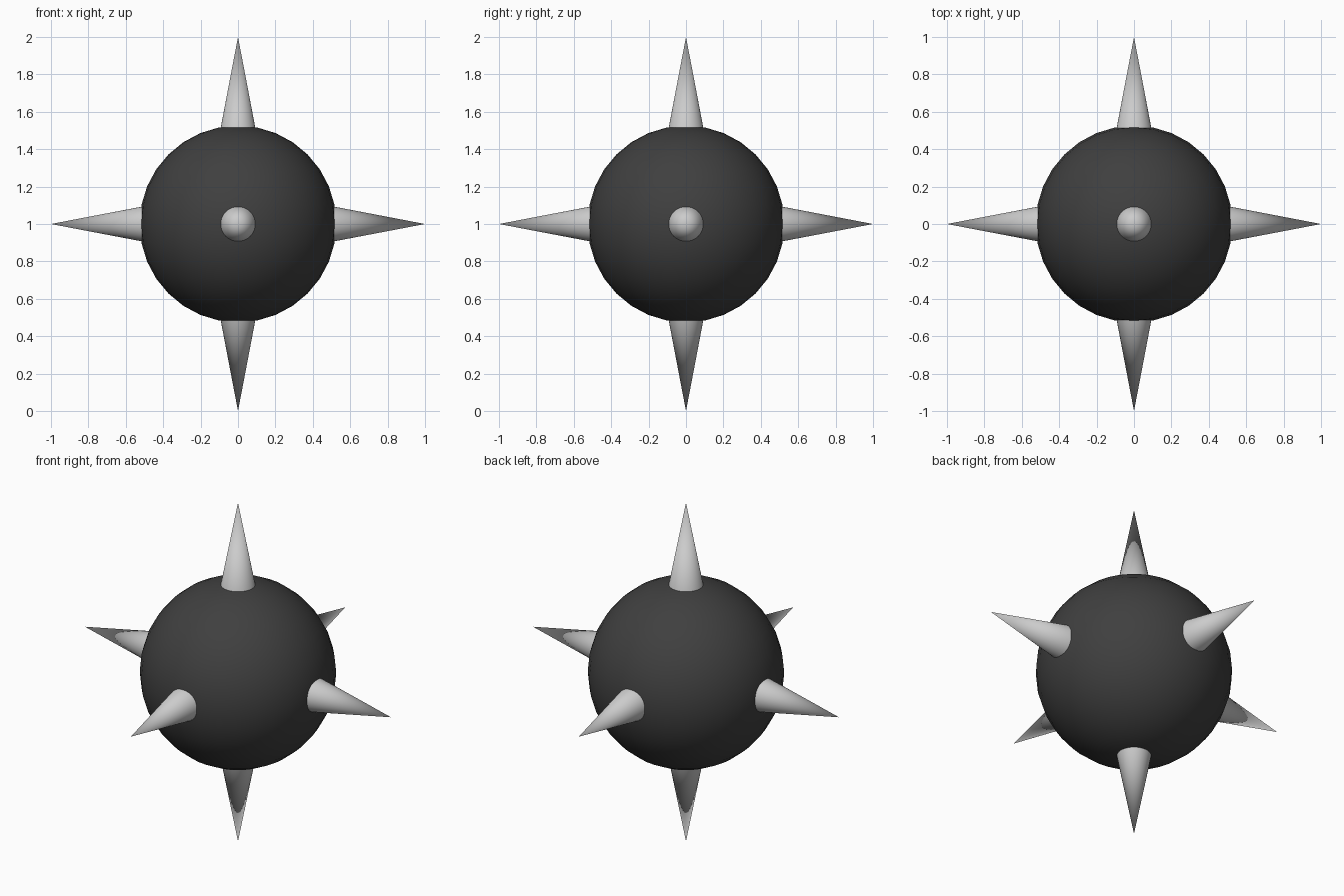
import bpy
from mathutils import Vector
from math import radians

if "Cube" in bpy.data.objects:
    bpy.data.objects.remove(bpy.data.objects["Cube"])

CENTRE = Vector((0, 0, 1))
RADIUS = 0.526
SPIKE_BASE = 0.46   # distance from centre, sunk inside the ball
SPIKE_TIP = 1.0

# Dark round body
dark = bpy.data.materials.new("dark_metal")
dark.diffuse_color = (0.05, 0.05, 0.05, 1)
dark.use_nodes = True
dark.node_tree.nodes["Principled BSDF"].inputs["Base Color"].default_value = dark.diffuse_color
bpy.ops.mesh.primitive_uv_sphere_add(segments=32, ring_count=16,
                                     radius=RADIUS, location=CENTRE)
body = bpy.context.object
body.name = "ball_body"
body.data.materials.append(dark)
bpy.ops.object.shade_smooth()


# Pointed spike along a given direction
def spike(name, direction):
    d = Vector(direction)
    bpy.ops.mesh.primitive_cone_add(
        vertices=32, radius1=0.103, radius2=0, depth=SPIKE_TIP - SPIKE_BASE,
        location=CENTRE + d * (SPIKE_TIP + SPIKE_BASE) / 2,
        rotation=d.to_track_quat('Z', 'Y').to_euler())
    bpy.context.object.name = name
    bpy.ops.object.shade_smooth_by_angle(angle=radians(40))


# One spike on each axis direction
for name, direction in {
    "spike_top": (0, 0, 1), "spike_bottom": (0, 0, -1),
    "spike_right": (1, 0, 0), "spike_left": (-1, 0, 0),
    "spike_back": (0, 1, 0), "spike_front": (0, -1, 0),
}.items():
    spike(name, direction)
